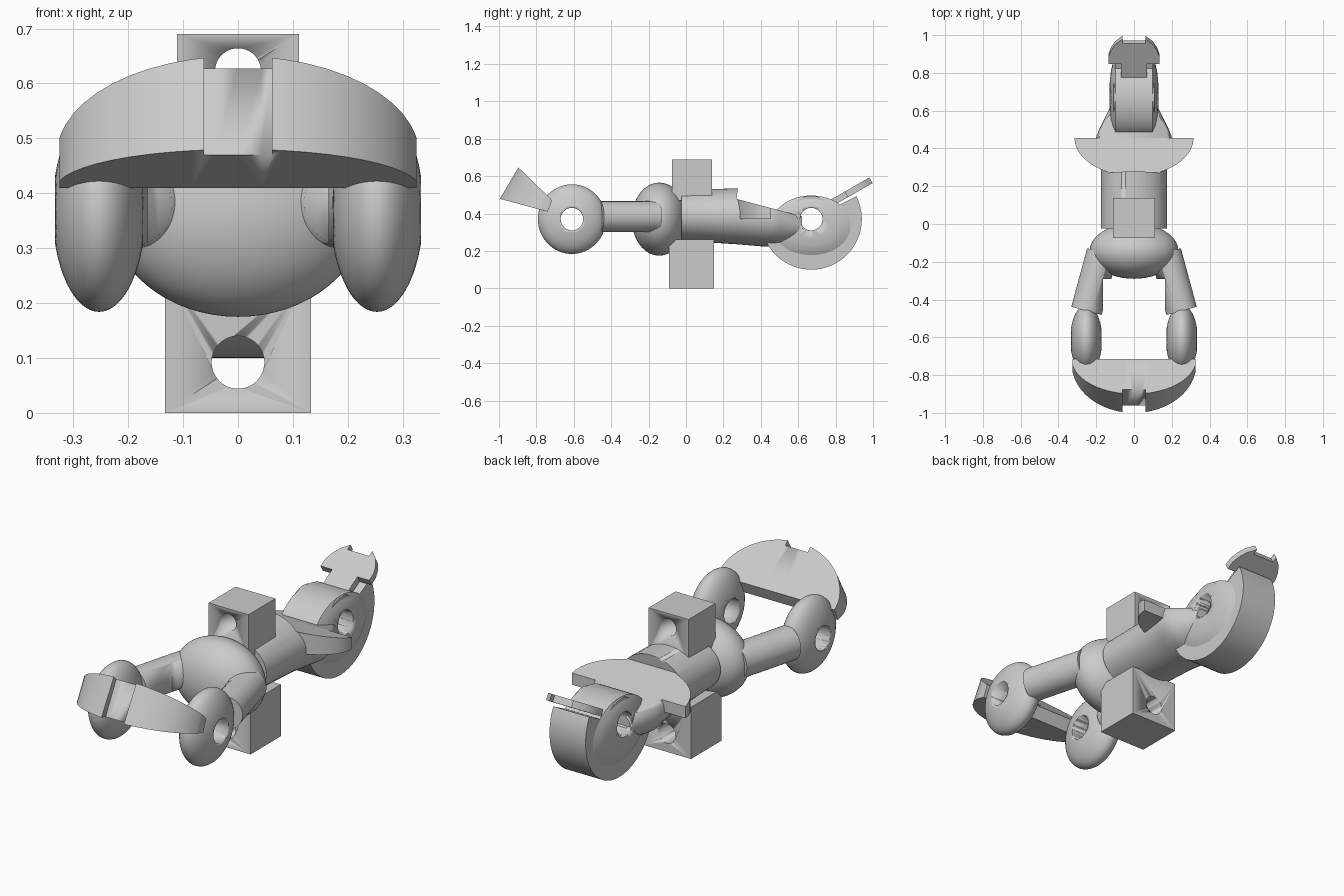
import bpy, bmesh, math
from mathutils import Vector, Matrix

if "Cube" in bpy.data.objects:
    bpy.data.objects.remove(bpy.data.objects["Cube"])

grey = bpy.data.materials.new("plain_grey")
grey.diffuse_color = (0.6, 0.6, 0.6, 1)
grey.use_nodes = True
grey.node_tree.nodes["Principled BSDF"].inputs["Base Color"].default_value = grey.diffuse_color


def finish(name, bm, smooth=True):
    bmesh.ops.recalc_face_normals(bm, faces=bm.faces)
    me = bpy.data.meshes.new(name)
    bm.to_mesh(me)
    bm.free()
    me.materials.append(grey)
    ob = bpy.data.objects.new(name, me)
    bpy.context.collection.objects.link(ob)
    if smooth:
        bpy.ops.object.select_all(action='DESELECT')
        ob.select_set(True)
        bpy.context.view_layer.objects.active = ob
        bpy.ops.object.shade_smooth_by_angle(angle=math.radians(35))
    return ob


def loft(name, rings, n=48):
    """Skin closed loops of points, capped at both ends."""
    bm = bmesh.new()
    loops = [[bm.verts.new(p) for p in r] for r in rings]
    for a, b in zip(loops, loops[1:]):
        for i in range(len(a)):
            j = (i + 1) % len(a)
            bm.faces.new((a[i], a[j], b[j], b[i]))
    bm.faces.new(loops[0])
    bm.faces.new(loops[-1])
    return finish(name, bm)


def ellipse(n=48):
    return [(math.cos(2 * math.pi * i / n), math.sin(2 * math.pi * i / n)) for i in range(n)]


def prism_x(name, pts, x0, x1):
    return loft(name, [[(x, y, z) for y, z in pts] for x in (x0, x1)])


def box(name, x, y0, y1, z0, z1):
    return prism_x(name, [(y0, z0), (y1, z0), (y1, z1), (y0, z1)], -x, x)


def rod(name, a, b, r, n=48):
    a, b = Vector(a), Vector(b)
    d = b - a
    bm = bmesh.new()
    rot = d.to_track_quat('Z', 'Y').to_matrix().to_4x4()
    bmesh.ops.create_cone(bm, cap_ends=True, segments=n, radius1=r, radius2=r, depth=d.length,
                          matrix=Matrix.Translation((a + b) / 2) @ rot)
    return finish(name, bm)


def ellipsoid(name, c, r):
    bm = bmesh.new()
    bmesh.ops.create_uvsphere(bm, u_segments=48, v_segments=32, radius=1,
                              matrix=Matrix.Translation(c) @ Matrix.Diagonal((*r, 1)))
    return finish(name, bm)


def cut(ob, cutter):
    m = ob.modifiers.new("cut", 'BOOLEAN')
    m.operation, m.solver, m.object = 'DIFFERENCE', 'EXACT', cutter
    bpy.ops.object.select_all(action='DESELECT')
    ob.select_set(True)
    bpy.context.view_layer.objects.active = ob
    # keep any smoothing modifier after the cut
    bpy.ops.object.modifier_move_to_index(modifier=m.name, index=0)
    bpy.ops.object.modifier_apply(modifier=m.name)
    bpy.data.objects.remove(cutter)


# Front ball joint
ellipsoid("centre_ball", (0, -0.143, 0.37), (0.235, 0.147, 0.195))

# Arms and pierced side discs
for s, side in ((-1, "left"), (1, "right")):
    arm = rod(side + "_arm", (s * 0.168, -0.15, 0.383), (s * 0.252, -0.46, 0.383), 0.083)
    cut(arm, box("arm_cutter", 0.165, -0.7, -0.29, 0.1, 0.6))
    disc = ellipsoid(side + "_disc", (s * 0.253, -0.61, 0.37), (0.085, 0.182, 0.186))
    cut(disc, rod("disc_cutter", (s * 0.1, -0.61, 0.37), (s * 0.4, -0.61, 0.37), 0.06))

# Front fan: thin at the back, thick at the curved front
rings = []
N = 24
for i in range(N + 1):
    x = -0.325 * math.cos(math.pi * i / N)
    e = math.sqrt(max(0.0, 1 - (x / 0.33) ** 2))
    rings.append([(x, -0.715, 0.47), (x, -0.715 - 0.185 * e, 0.47 + 0.18 * e),
                  (x, -0.74 - 0.26 * e, 0.41 + 0.07 * e), (x, -0.74, 0.41)])
fan = loft("front_fan", rings)
cut(fan, prism_x("fan_cutter", [(-1.05, 0.4), (-0.965, 0.463), (-0.865, 0.65), (-0.9, 0.75), (-1.05, 0.75)],
                 -0.062, 0.062))

# Pierced upper and lower blocks
upper = box("upper_block", 0.111, -0.075, 0.138, 0.47, 0.69)
cut(upper, rod("upper_cutter", (0, -0.3, 0.622), (0, 0.3, 0.622), 0.042))
lower = box("lower_block", 0.133, -0.09, 0.15, 0, 0.26)
cut(lower, rod("lower_cutter", (0, -0.3, 0.092), (0, 0.3, 0.092), 0.048))

# Body tube, flaring and then tapering to the rear, with a sloped flat on top
sections = [(-0.025, 0.39, 0.175, 0.135), (0.28, 0.385, 0.175, 0.15), (0.40, 0.38, 0.19, 0.155),
            (0.46, 0.37, 0.2, 0.148), (0.50, 0.365, 0.185, 0.143), (0.56, 0.35, 0.155, 0.12),
            (0.62, 0.335, 0.125, 0.08)]
tube = loft("body_tube", [[(rx * c, y, z + rz * d) for c, d in ellipse()] for y, z, rx, rz in sections])
cut(tube, prism_x("tube_cutter", [(0.27, 0.478), (0.287, 0.6), (0.8, 0.6), (0.8, 0.337)], -0.5, 0.5))

# Wing plate: half oval with a flat underside and sloped top
arc = [(-0.315 * math.cos(math.pi * i / 24), 0.455 - 0.2 * math.sin(math.pi * i / 24)) for i in range(25)]
loft("wing_plate", [[(x, y, 0.37) for x, y in arc],
                    [(x, y, 0.478 - 0.266 * (y - 0.27)) for x, y in arc]])

# Rear hub, domed disc and partial wheel rim
hole = lambda: rod("hub_cutter", (-0.4, 0.67, 0.37), (0.4, 0.67, 0.37), 0.06)
hub = rod("rear_hub", (-0.108, 0.67, 0.37), (0.108, 0.67, 0.37), 0.125)
dome = [(0.098, 0.215), (0.113, 0.18), (0.122, 0.14), (0.128, 0.09), (0.13, 0.03)]
profile = [(-x, r) for x, r in reversed(dome)] + dome
rear = loft("rear_disc", [[(x, 0.67 + r * c, 0.335 + 0.75 * r * d) for c, d in ellipse()] for x, r in profile])
angles = [math.radians(27 - 179 * i / 40) for i in range(41)]
sector = [(0.67 + r * math.cos(a), 0.37 + r * math.sin(a))
          for r, seq in ((0.27, angles), (0.1, angles[::-1])) for a in seq]
rim = prism_x("rear_rim", sector, -0.1, 0.1)
for part in (hub, rear, rim):
    cut(part, hole())

# Sloped tail flap with a rounded, notched end
half = [(0.07, 0.77), (0.07, 0.865), (0.135, 0.865), (0.135, 0.9), (0.122, 0.935),
        (0.1, 0.967), (0.06, 0.997), (0.06, 0.972)]
outline = half + [(-x, y) for x, y in reversed(half)]
loft("tail_flap", [[(x, y - 0.017 * k, 0.455 + 0.575 * (y - 0.81) + 0.03 * k) for x, y in outline]
                   for k in (0, 1)])
